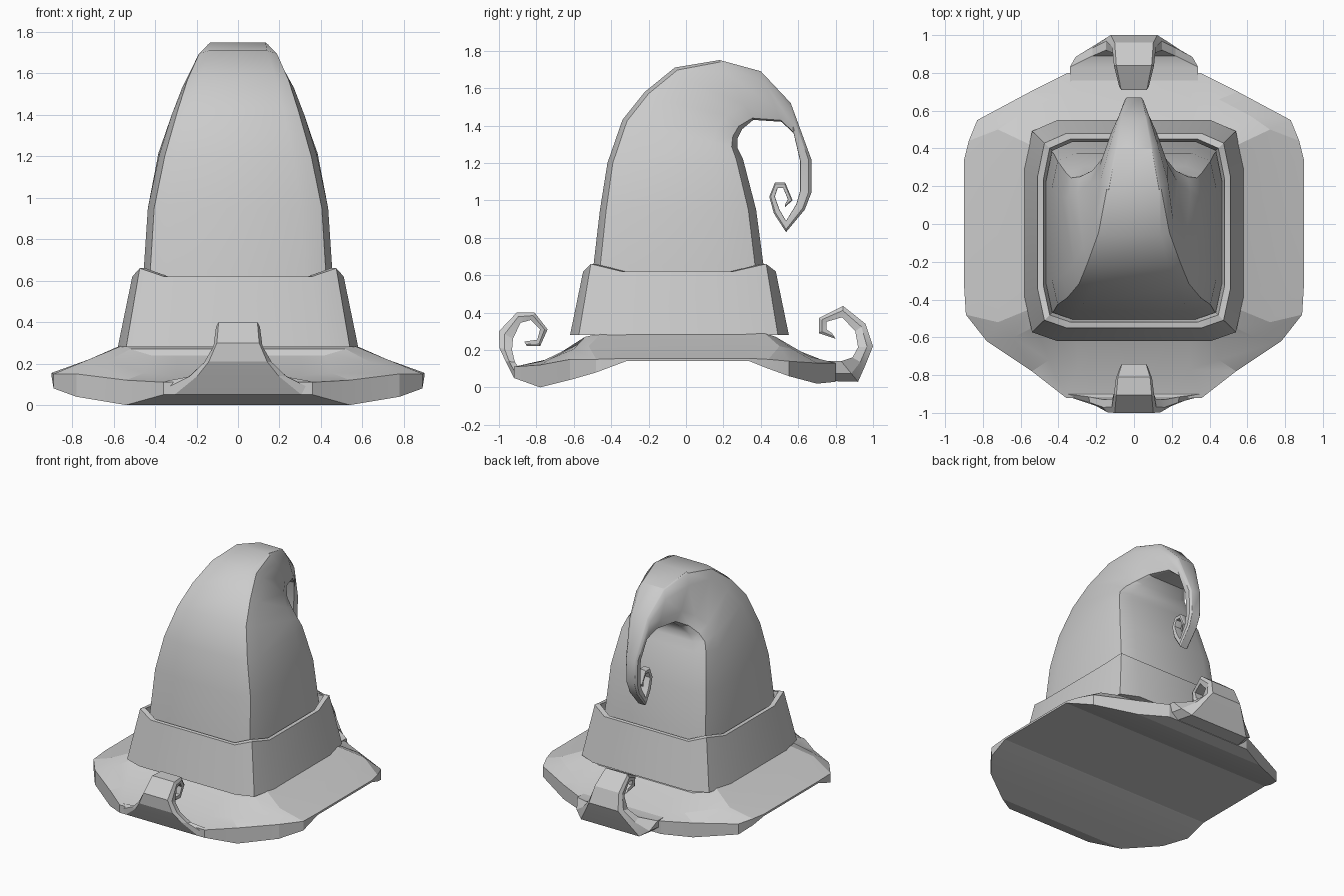
import bpy, bmesh, math


def skin(name, rings, cap_start=True, cap_end=True, angle=28):
    """Skin a stack of half-outlines (x,y,z), mirrored across x = 0."""
    bm = bmesh.new()
    loops = []
    for half in rings:
        full = list(half) + [(-x, y, z) for x, y, z in reversed(half)]
        loops.append([bm.verts.new(p) for p in full])
    n = len(loops[0])
    for a, b in zip(loops, loops[1:]):
        for i in range(n):
            j = (i + 1) % n
            bm.faces.new((a[i], a[j], b[j], b[i]))
    # end caps are strips running straight across x
    for use, lp in ((cap_start, loops[0]), (cap_end, loops[-1])):
        if use:
            for i in range(n // 2 - 1):
                bm.faces.new((lp[i], lp[i + 1], lp[n - 2 - i], lp[n - 1 - i]))
    bmesh.ops.recalc_face_normals(bm, faces=bm.faces)
    me = bpy.data.meshes.new(name)
    bm.to_mesh(me)
    bm.free()
    ob = bpy.data.objects.new(name, me)
    bpy.context.collection.objects.link(ob)
    bpy.ops.object.select_all(action='DESELECT')
    ob.select_set(True)
    bpy.context.view_layer.objects.active = ob
    bpy.ops.object.shade_smooth_by_angle(angle=math.radians(angle))
    return ob


# half cross-sections: (fraction from outer to inner point, fraction of half width)
BOX = [(0, .7), (.04, .93), (.2, 1), (.78, 1), (.95, .93), (1, .7)]
HOOK = [(0, .74), (.03, .80), (.25, 1), (.75, 1), (.97, .9), (1, .7)]
STRIP = [(0, .85), (.4, 1), (1, 1)]


def section(shape, yo, zo, yi, zi, wo, wi):
    return [(f * (wo + (wi - wo) * s), yo + (yi - yo) * s, zo + (zi - zo) * s)
            for s, f in shape]


# pointed crown bending backwards into a spiral tip
crown = [
    (-.53, .30, .46, .30, .49, .49),
    (-.495, .65, .415, .65, .455, .455),
    (-.46, .95, .375, .95, .435, .435),
    (-.42, 1.20, .305, 1.22, .38, .385),
    (-.34, 1.43, .275, 1.28, .31, .36),
    (-.22, 1.58, .275, 1.33, .26, .31),
    (-.06, 1.71, .30, 1.38, .20, .24),
    (.18, 1.75, .36, 1.43, .18, .18),
    (.40, 1.69, .51, 1.42, .125, .12),
    (.56, 1.52, .575, 1.36, .085, .08),
    (.67, 1.22, .61, 1.21, .05, .05),
    (.67, 1.04, .61, 1.05, .045, .045),
    (.635, .95, .59, .98, .04, .04),
    (.535, .83, .535, .89, .037, .037),
    (.47, .93, .50, .95, .035, .035),
    (.445, 1.02, .475, 1.02, .032, .032),
    (.475, 1.095, .49, 1.065, .03, .03),
    (.53, 1.095, .52, 1.065, .028, .028),
    (.57, 1.00, .545, 1.005, .022, .022),
    (.53, .965, .53, .98, .01, .01),
]
skin("crown", [section(BOX if i < 7 else HOOK, *c) for i, c in enumerate(crown)])


# hat band with raised corners and a thin rim
def band_ring(w, y0, y1, z, corner_z):
    ring = section(BOX, y0, z, y1, z, w, w)
    return [(x, y, corner_z if i in (1, 4) else z) for i, (x, y, z) in enumerate(ring)]


skin("hat_band", [
    band_ring(.58, -.62, .55, .28, .28),
    band_ring(.51, -.55, .48, .62, .66),
    band_ring(.48, -.52, .45, .62, .66),
    band_ring(.465, -.505, .435, .56, .58),
], cap_end=False)

# brim: crown opening, ridge, upper edge, lower edge
opening = [(.3, -.56, .24), (.42, -.56, .24), (.52, -.54, .27), (.55, -.45, .29),
           (.56, -.32, .29), (.56, .3, .29), (.55, .42, .29), (.5, .48, .27),
           (.4, .49, .24), (.3, .49, .24)]
ridge = [(.3, -.77, .14), (.45, -.72, .155), (.64, -.6, .205), (.72, -.52, .22),
         (.72, -.32, .22), (.72, .3, .22), (.72, .5, .22), (.62, .57, .205),
         (.45, .66, .165), (.3, .72, .15)]
edge = [(.36, -.92, .11, .05), (.54, -.78, .12, 0), (.78, -.62, .15, .04),
        (.89, -.48, .15, .08), (.9, -.32, .155, .14), (.9, .34, .155, .14),
        (.875, .44, .15, .10), (.83, .55, .14, .06), (.55, .70, .13, .02),
        (.35, .80, .13, .03)]
skin("brim", [
    opening,
    ridge,
    [(x, y, t) for x, y, t, b in edge],
    [(x, y, b) for x, y, t, b in edge],
], angle=14)

# rolled curls growing out of the front and back brim edges
front = [
    (-.78, .04, -.78, .12, .33, .33),
    (-.92, .05, -.90, .115, .36, .35),
    (-.965, .14, -.915, .135, .23, .24),
    (-.997, .21, -.93, .20, .165, .16),
    (-1.0, .30, -.925, .26, .12, .115),
    (-.905, .40, -.885, .345, .11, .10),
    (-.81, .40, -.83, .36, .10, .09),
    (-.74, .31, -.78, .31, .075, .07),
    (-.78, .22, -.795, .255, .065, .065),
    (-.85, .22, -.865, .245, .055, .05),
]
back = [
    (.72, .035, .72, .14, .34, .34),
    (.92, .03, .83, .14, .29, .34),
    (.96, .12, .89, .16, .22, .22),
    (1.0, .22, .92, .215, .145, .15),
    (.96, .34, .905, .30, .12, .11),
    (.84, .435, .835, .375, .11, .10),
    (.71, .37, .75, .35, .08, .075),
    (.71, .29, .75, .31, .075, .065),
    (.80, .26, .78, .29, .06, .055),
]
for name, path in (("front_curl", front), ("back_curl", back)):
    skin(name, [section(STRIP, *c) for c in path], angle=20)
